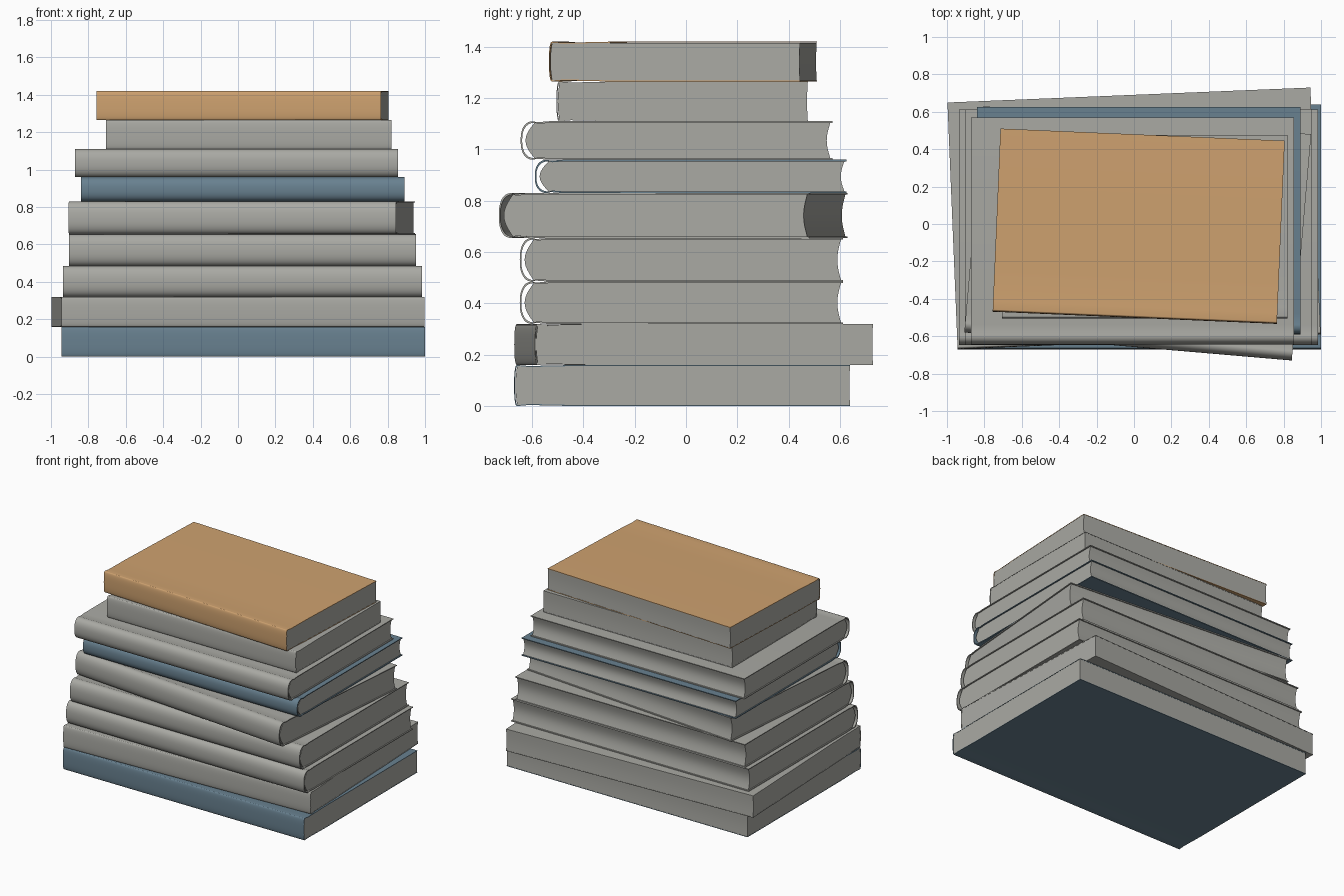
import bpy
import bmesh
from math import sin, cos, pi, radians

cube = bpy.data.objects.get("Cube")
if cube:
    bpy.data.objects.remove(cube, do_unlink=True)


def make_material(name, rgb):
    mat = bpy.data.materials.new(name)
    mat.use_nodes = True
    mat.diffuse_color = (*rgb, 1)
    mat.node_tree.nodes["Principled BSDF"].inputs["Base Color"].default_value = (*rgb, 1)
    return mat


GREY = make_material("warm grey", (0.40, 0.40, 0.37))
BLUE = make_material("slate blue", (0.14, 0.22, 0.28))
ORANGE = make_material("tan orange", (0.62, 0.36, 0.16))


def cover_path(front, back, height, bulge, power, hinge):
    """Side outline of a cover: top board, spine, bottom board."""
    half = height / 2
    steps = 20
    top = [(back, half), (front + bulge + 5 * hinge, half),
           (front + bulge + hinge, half - 0.004)]
    spine = []
    for i in range(steps + 1):
        c, s = cos(pi * i / steps), sin(pi * i / steps)
        z = half * abs(c) ** (2 / power) * (1 if c > 0 else -1)
        spine.append((front + bulge * (1 - max(s, 0) ** (2 / power)), z))
    bottom = [(y, -z) for y, z in reversed(top)]
    return top + spine + bottom


def arc(y, height, bow, steps=12):
    """Bowed line from top to bottom at the given y."""
    return [(y + bow * sin(pi * i / steps), height * (0.5 - i / steps))
            for i in range(steps + 1)]


def extrude(name, strips, width, mat, place):
    """Extrude matching outer and inner outlines along x."""
    outer, inner = strips
    bm = bmesh.new()
    ends = []
    for x in (-width / 2, width / 2):
        ends.append([[bm.verts.new((x, y, z)) for y, z in line]
                     for line in (outer, inner)])
    (lo, li), (ro, ri) = ends
    last = len(outer) - 1
    for i in range(last):
        j = i + 1
        for quad in ((lo[i], ro[i], ro[j], lo[j]), (li[i], li[j], ri[j], ri[i]),
                     (lo[i], lo[j], li[j], li[i]), (ro[i], ri[i], ri[j], ro[j])):
            bm.faces.new(quad)
    for k in (0, last):
        bm.faces.new((lo[k], li[k], ri[k], ro[k]))
    bmesh.ops.recalc_face_normals(bm, faces=bm.faces)
    mesh = bpy.data.meshes.new(name)
    bm.to_mesh(mesh)
    bm.free()
    mesh.materials.append(mat)
    obj = bpy.data.objects.new(name, mesh)
    bpy.context.collection.objects.link(obj)
    x, y, z, angle = place
    obj.location = (x, y, z)
    obj.rotation_euler.z = radians(angle)
    bpy.ops.object.select_all(action="DESELECT")
    obj.select_set(True)
    bpy.context.view_layer.objects.active = obj
    bpy.ops.object.shade_smooth_by_angle(angle=radians(35))


def book(number, z0, z1, x, y, width, depth, angle, mat, hard):
    height = z1 - z0
    front, back = -depth / 2, depth / 2
    place = (x, y, (z0 + z1) / 2, angle)
    t = 0.006 if hard else 0.004
    bulge, power, hinge = (0.05, 2.4, 0.012) if hard else (0.012, 2.6, 0.045)

    # Folded cover with a rounded spine
    outer = cover_path(front, back, height, bulge, power, hinge)
    inner = cover_path(front + t, back, height - 2 * t, bulge, power, hinge)
    extrude(f"book_{number}_cover", (outer, inner), width, mat, place)

    # Page block, bowed along the spine and the fore edge
    inset = 0.008 if hard else 0.001
    page_height = height - 2 * t - 0.0005
    gap = bulge + 0.004 if hard else t + 0.008
    spine_edge = arc(front + gap, page_height, -0.035 if hard else -0.007)
    fore_edge = arc(back - inset, page_height, -0.014 if hard else -0.002)
    extrude(f"book_{number}_pages", (spine_edge, fore_edge),
            width - 2 * inset, GREY, place)


# bottom, top, x, y, width, depth, turn, cover colour, hardback
BOOKS = [
    (0.000, 0.160, 0.028, -0.015, 1.945, 1.31, 0, BLUE, False),
    (0.160, 0.320, 0.000, 0.030, 1.942, 1.32, 2.36, GREY, False),
    (0.320, 0.485, 0.025, -0.018, 1.920, 1.26, 0, GREY, True),
    (0.485, 0.655, 0.023, -0.018, 1.855, 1.26, 0, GREY, True),
    (0.655, 0.830, 0.020, -0.050, 1.757, 1.214, -4.9, GREY, True),
    (0.830, 0.960, 0.025, 0.018, 1.730, 1.215, 0, BLUE, True),
    (0.960, 1.110, -0.008, -0.037, 1.725, 1.215, 0, GREY, True),
    (1.110, 1.265, 0.057, -0.015, 1.525, 0.98, 0, GREY, False),
    (1.265, 1.420, 0.025, -0.012, 1.521, 0.98, -2.45, ORANGE, False),
]
for number, spec in enumerate(BOOKS, 1):
    book(number, *spec)
